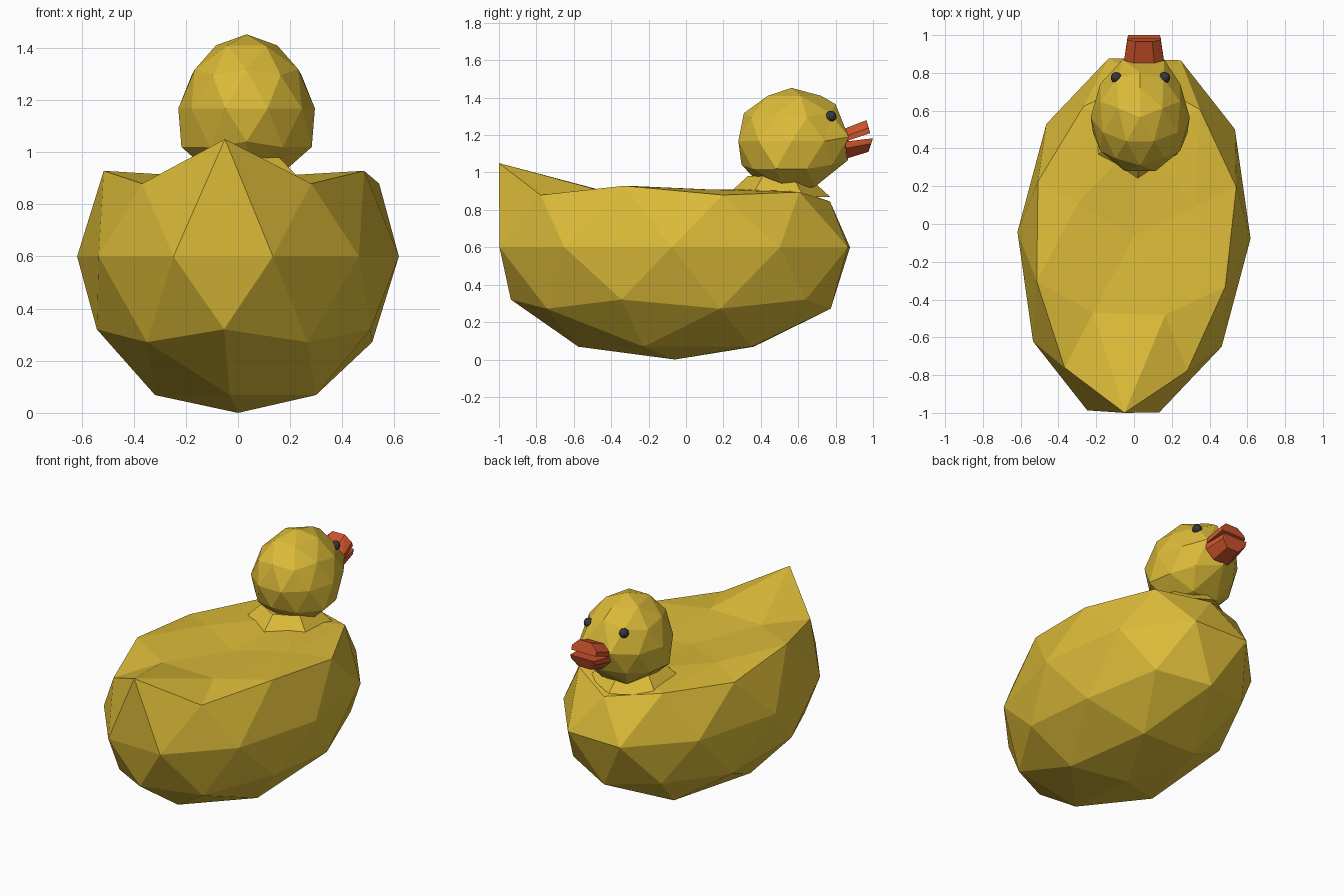
import bpy, bmesh
from math import radians
from mathutils import Matrix, Vector
from mathutils.bvhtree import BVHTree

if "Cube" in bpy.data.objects:
    bpy.data.objects.remove(bpy.data.objects["Cube"])


def material(name, colour):
    m = bpy.data.materials.new(name)
    m.diffuse_color = (*colour, 1)
    m.use_nodes = True
    m.node_tree.nodes["Principled BSDF"].inputs["Base Color"].default_value = m.diffuse_color
    return m


YELLOW = material("yellow", (0.72, 0.50, 0.04))
ORANGE = material("orange", (0.62, 0.09, 0.025))
DARK = material("dark", (0.04, 0.04, 0.05))


def finish(name, bm, mat):
    bmesh.ops.recalc_face_normals(bm, faces=bm.faces)
    mesh = bpy.data.meshes.new(name)
    bm.to_mesh(mesh)
    bm.free()
    mesh.materials.append(mat)
    obj = bpy.data.objects.new(name, mesh)
    bpy.context.collection.objects.link(obj)
    return obj


def ball(turn):
    bm = bmesh.new()
    bmesh.ops.create_icosphere(bm, subdivisions=2, radius=1,
                               matrix=Matrix.Rotation(radians(turn), 4, 'Z'))
    return bm


# Body: stretched faceted ball with a flattened back and raised tail
bm = ball(89)
for v in bm.verts:
    x, y, z = v.co
    v.co = (0.618 * x + 0.049 * y, 0.98 * y - 0.06, max(0, 0.6 + 0.625 * z))
    if z > 0.95:                      # middle of the back
        v.co.z = 0.885
    elif z > 0.7:                     # inner ring of the back
        v.co.z = 0.91
    elif z > 0.4 and y < -0.83:       # tail tip
        v.co = (-0.05, -1.0, 1.05)
    elif z > 0.4 and y > 0.85:        # breast
        v.co.y, v.co.z = 0.77, 0.845
    elif z > 0.5 and y > 0.6:         # shoulders
        v.co.z = 0.895
    elif abs(z) < 0.1 and y < -0.9:   # blunt rear
        v.co.y = max(v.co.y, -1.0)
finish("body", bm, YELLOW)

# Neck: short faceted collar
bm = bmesh.new()
bmesh.ops.create_cone(bm, cap_ends=True, segments=6, radius1=0.28, radius2=0.16,
                      depth=0.11, matrix=Matrix.Translation((0.02, 0.49, 0.925)))
finish("neck", bm, YELLOW)

# Head: faceted ball drawn forward into a muzzle
CX = 0.033
bm = ball(90)
for v in bm.verts:
    x, y, z = v.co
    v.co = (CX + 0.262 * x * (1 - 0.12 * z), 0.565 + 0.30 * y, 1.168 + 0.284 * z)
    if abs(z) < 0.1 and y > 0.9:      # sides of the muzzle
        v.co = (0.05 + (0.11 if x > 0 else -0.11), 0.87, 1.19)
    elif y > 0.83 and z > 0:          # forehead
        v.co.y, v.co.z = 0.80, 1.365
    elif y > 0.83:                    # chin
        v.co.y, v.co.z = 0.865, 1.065
    elif -0.5 < z < -0.4 and abs(x) > 0.8:   # full cheeks
        v.co.x = CX + (0.25 if x > 0 else -0.25)
        v.co.z = 1.02
head_tree = BVHTree.FromBMesh(bm)
finish("head", bm, YELLOW)

# Eyes: small balls seated on the sides of the head
for side, name in ((-1, "left_eye"), (1, "right_eye")):
    hit = head_tree.ray_cast(Vector((CX + side, 0.775, 1.30)), Vector((-side, 0, 0)))[0]
    bm = bmesh.new()
    bmesh.ops.create_icosphere(bm, subdivisions=2, radius=0.03,
                               matrix=Matrix.Translation(hit))
    finish(name, bm, DARK)


# Beak: two tapered halves, each the hull of a base and a tip section
def beak(name, base, tip):
    bm = bmesh.new()
    for w, (y_in, z_in), (y_out, z_out) in (base, tip):
        for s in (-1, 1):
            bm.verts.new((0.053 + s * w, y_in, z_in))
            bm.verts.new((0.053 + s * w, (y_in + y_out) / 2, z_in * 0.6 + z_out * 0.4))
            bm.verts.new((0.053 + s * w * 0.5, y_out, z_out))
    bmesh.ops.convex_hull(bm, input=bm.verts)
    bmesh.ops.dissolve_limit(bm, angle_limit=radians(3), verts=bm.verts, edges=bm.edges)
    finish(name, bm, ORANGE)


beak("upper_beak", (0.108, (0.85, 1.165), (0.85, 1.235)),
     (0.088, (0.985, 1.21), (0.965, 1.28)))
beak("lower_beak", (0.105, (0.85, 1.165), (0.86, 1.075)),
     (0.085, (1.0, 1.183), (0.975, 1.11)))
